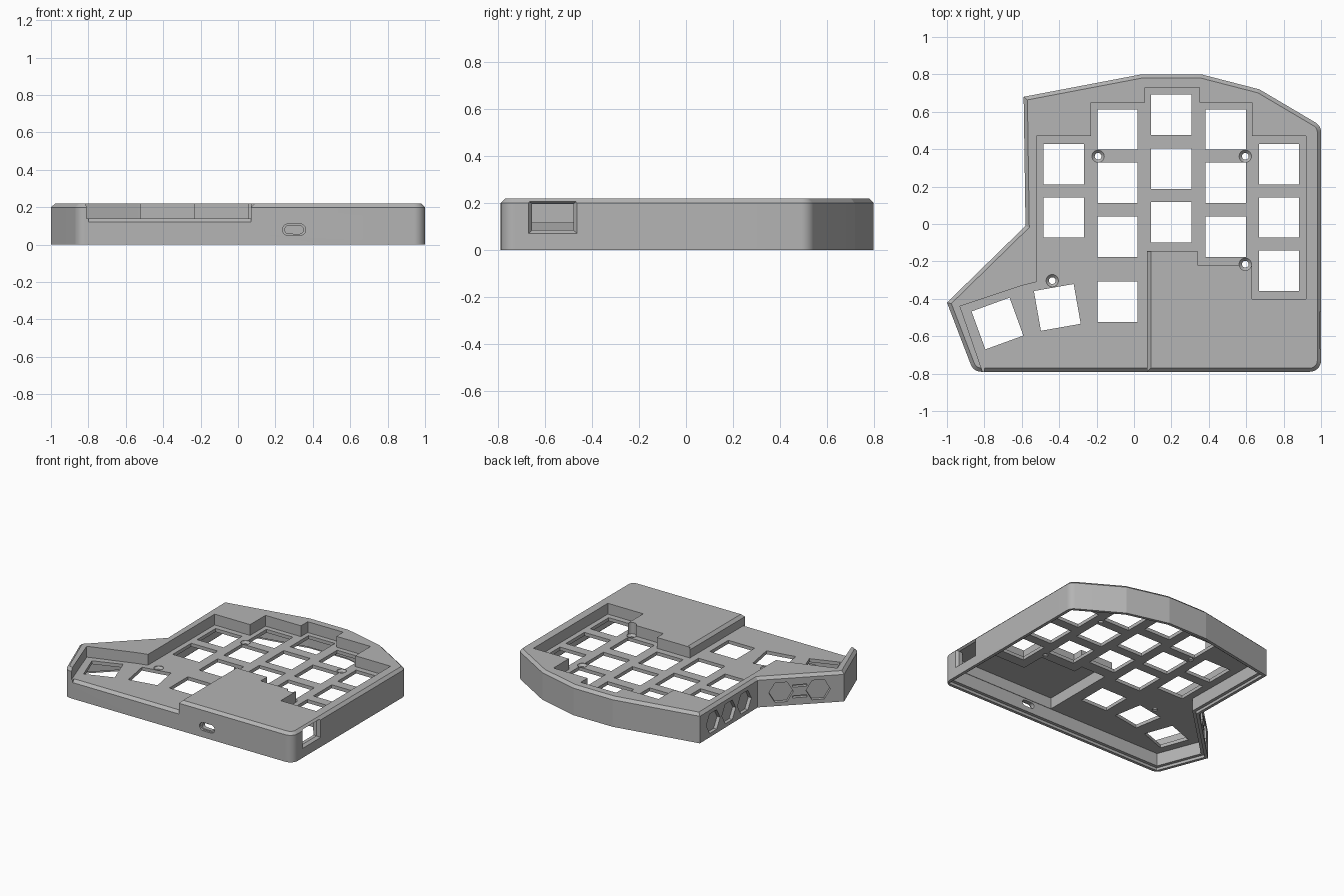
import bpy, bmesh, math
from mathutils import Matrix, Vector

if "Cube" in bpy.data.objects:
    bpy.data.objects.remove(bpy.data.objects["Cube"])

grey = bpy.data.materials.new("case_grey")
grey.use_nodes = True
grey.diffuse_color = (0.46, 0.46, 0.46, 1)
grey.node_tree.nodes["Principled BSDF"].inputs["Base Color"].default_value = (0.46, 0.46, 0.46, 1)


def loft(name, layers, matrix=Matrix()):
    """Closed solid through (polygon, height) layers with equal point counts."""
    bm = bmesh.new()
    rings = [[bm.verts.new(matrix @ Vector((p[0], p[1], h))) for p in poly] for poly, h in layers]
    n = len(rings[0])
    for a, b in zip(rings, rings[1:]):
        for i in range(n):
            j = (i + 1) % n
            bm.faces.new((a[i], a[j], b[j], b[i]))
    bm.faces.new(rings[0][::-1])
    bm.faces.new(rings[-1])
    bmesh.ops.recalc_face_normals(bm, faces=bm.faces)
    mesh = bpy.data.meshes.new(name)
    bm.to_mesh(mesh)
    bm.free()
    mesh.materials.append(grey)
    ob = bpy.data.objects.new(name, mesh)
    bpy.context.collection.objects.link(ob)
    return ob


def inset(poly, d):
    """Move every edge of a counter-clockwise polygon inward by d."""
    out = []
    for i, p in enumerate(poly):
        p = Vector(p)
        a = (p - Vector(poly[i - 1])).normalized()
        b = (Vector(poly[(i + 1) % len(poly)]) - p).normalized()
        na, nb = Vector((-a.y, a.x)), Vector((-b.y, b.x))
        out.append(p + (na + nb) * d / (1 + na.dot(nb)))
    return out


def round_corners(poly, radius, chosen, steps=12):
    out = []
    for i, p in enumerate(poly):
        p = Vector(p)
        if i not in chosen:
            out.append(p)
            continue
        a = (Vector(poly[i - 1]) - p).normalized()
        b = (Vector(poly[(i + 1) % len(poly)]) - p).normalized()
        half = a.angle(b) / 2
        centre = p + (a + b).normalized() * radius / math.sin(half)
        start = p + a * radius / math.tan(half) - centre
        for k in range(steps + 1):
            turn = (math.pi - 2 * half) * k / steps
            out.append(centre + Matrix.Rotation(turn, 2) @ start)
    return out


def rect(w, h):
    return [(-w, -h), (w, -h), (w, h), (-w, h)]


def ngon(r, n):
    return [(r * math.cos(math.tau * k / n), r * math.sin(math.tau * k / n)) for k in range(n)]


def wall_frame(x, y, z, tx, ty):
    """Local axes on a wall: along the wall, up, outward."""
    t = Vector((tx, ty, 0)).normalized()
    m = Matrix((t, (0, 0, 1), (t.y, -t.x, 0))).transposed().to_4x4()
    return Matrix.Translation((x, y, z)) @ m


# Shell with a chamfered top edge
corners = [(-.59, .68), (-.58, -.01), (-1, -.42), (-.858, -.79), (1, -.79),
           (1, .525), (.67, .72), (.36, .80), (.04, .80)]
outline = round_corners(corners, .06, (3, 4, 5))
case = loft("keyboard_case", [(outline, 0), (outline, .2), (inset(outline, .02), .22)])


def cut(layers, matrix=Matrix()):
    tool = loft("cutter", layers, matrix)
    tool.hide_render = True
    mod = case.modifiers.new("cut", "BOOLEAN")
    mod.operation, mod.solver, mod.object = "DIFFERENCE", "EXACT", tool
    bpy.context.view_layer.objects.active = case
    bpy.ops.object.modifier_apply(modifier=mod.name)
    mesh = tool.data
    bpy.data.objects.remove(tool)
    bpy.data.meshes.remove(mesh)


# Sunken key plate, open at the front
recess = [(-.52, .47), (-.52, -.31), (-.60, -.33), (-.93, -.44), (-.785, -.86), (.07, -.86),
          (.07, -.145), (.34, -.145), (.34, -.22), (.63, -.22), (.63, -.40), (.92, -.40),
          (.92, .47), (.63, .47), (.63, .65), (.35, .65), (.35, .73), (.06, .73),
          (.06, .65), (-.23, .65), (-.23, .47)]
cut([(recess, .14), (recess, .3)])

# Hollow underside with a ledge for the base, and a taller bay for the electronics
cavity, ledge = inset(corners, .045), inset(corners, .022)
cut([(cavity, -.1), (cavity, .115)])
cut([(ledge, -.1), (ledge, .02)])
bay = [(.105, -.18), (.105, -.742), (.952, -.742), (.952, -.435),
       (.595, -.435), (.595, -.255), (.305, -.255), (.305, -.18)]
cut([(bay, .05), (bay, .197)])

# Chamfers on the plate's front edge and the bay's left edge
front_wedge = [(-.76, .15), (-.82, .09), (-.82, .15)]
cut([(front_wedge, -.80), (front_wedge, .069)], wall_frame(0, 0, 0, 0, 1))
side_wedge = [(.06, .19), (.11, .24), (.06, .24)]
cut([(side_wedge, .146), (side_wedge, .9)], wall_frame(0, 0, 0, 1, 0))

# Switch openings: staggered columns, then the turned thumb keys
columns = {-.375: (.32, .035), -.088: (.505, .22, -.068, -.415), .2: (.585, .295, .01),
           .49: (.505, .22, -.068), .775: (.32, .035, -.25)}
keys = [(x, y, 0) for x, ys in columns.items() for y in ys]
keys += [(-.41, -.446, 10), (-.73, -.532, 20)]
for x, y, angle in keys:
    place = Matrix.Translation((x, y, 0)) @ Matrix.Rotation(math.radians(angle), 4, "Z")
    cut([(rect(.108, .108), .05), (rect(.108, .108), .18)], place)

# Countersunk screw holes
for x, y in ((-.192, .362), (.595, .362), (.595, -.215), (-.437, -.303)):
    small, big = ngon(.018, 24), ngon(.033, 24)
    cut([(small, .05), (small, .122), (big, .137), (big, .25)], Matrix.Translation((x, y, 0)))


# Charging port slot with a shallow outer recess
def stadium(half, r):
    return [(p[0] + math.copysign(half - r, p[0]), p[1])
            for p in (Matrix.Rotation(.01, 2) @ Vector(q) for q in ngon(r, 24))]


port = wall_frame(.3, -.79, .08, 1, 0)
wide, narrow = stadium(.062, .031), stadium(.05, .022)
cut([(narrow, -.1), (narrow, -.014), (wide, -.0139), (wide, .05)], port)

# Side window with a bevelled frame
window = wall_frame(1, -.568, .14, 0, 1)
cut([(rect(.088, .056), -.1), (rect(.088, .056), -.02), (rect(.104, .07), 0),
     (rect(.104, .07), .05)], window)


# Hexagon pockets and slots in the left walls
def pocket(shape, a, b, t, z):
    a, b = Vector(a), Vector(b)
    p, d = a.lerp(b, t), b - a
    cut([(shape, -.025), (shape, .03)], wall_frame(p.x, p.y, z, d.x, d.y))


for t in (.23, .5, .77):
    pocket(ngon(.083, 6), corners[0], corners[1], t, .1)
for t in (.27, .70):
    pocket(ngon(.083, 6), corners[1], corners[2], t, .1)
for z in (.06, .14):
    pocket(rect(.05, .008), corners[1], corners[2], .485, z)

# Smooth the rounded corners only
bpy.ops.object.select_all(action="DESELECT")
case.select_set(True)
bpy.context.view_layer.objects.active = case
bpy.ops.object.shade_smooth_by_angle(angle=math.radians(10))
